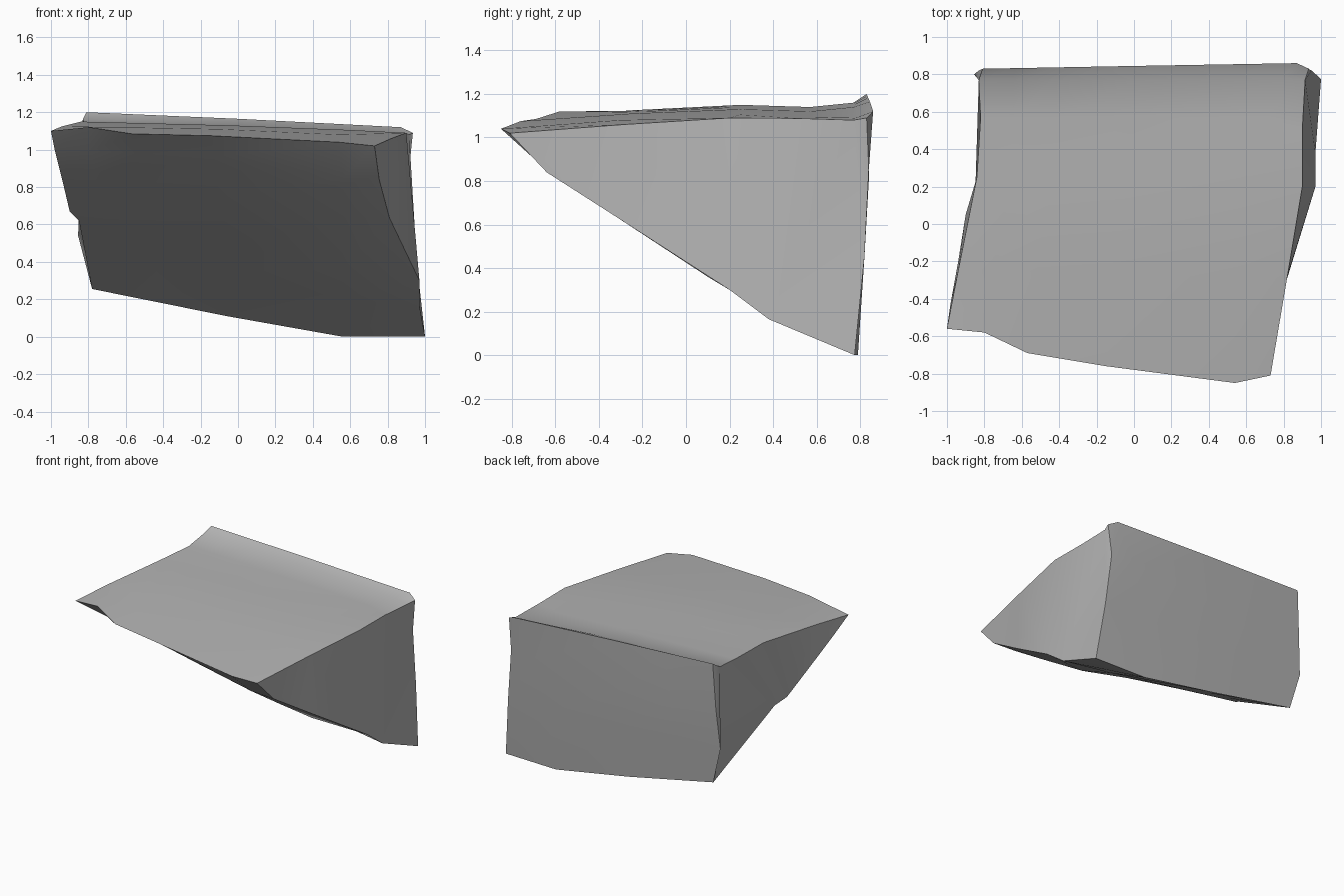
import bpy
import bmesh
from mathutils import Vector

if "Cube" in bpy.data.objects:
    bpy.data.objects.remove(bpy.data.objects["Cube"], do_unlink=True)


def make_material(name, color):
    material = bpy.data.materials.new(name)
    material.use_nodes = True
    material.diffuse_color = color
    material.node_tree.nodes["Principled BSDF"].inputs["Base Color"].default_value = color
    return material


def blend(start, end, amount, front_point):
    """Cross-section between two others, with its own point on the front rim."""
    section = [Vector(a).lerp(Vector(b), amount) for a, b in zip(start, end)]
    section[0] = Vector(front_point)
    return section


# Cross-sections of the wedge: top from front to back, down the back,
# then forward along the sloping underside.
right_end = [
    (-1, -.56, 1.1), (-.94, -.25, 1.125), (-.84, .25, 1.15), (-.82, .57, 1.14),
    (-.83, .77, 1.16), (-.81, .83, 1.2),
    (-.83, .82, .85), (-.855, .8, .54), (-.78, .78, .255),
    (-.85, .13, .62), (-.9, .05, .67), (-.94, -.2, .84), (-.98, -.42, 1)]
middle = [
    (-.15, -.76, 1.075), (-.1, -.25, 1.11), (-.05, .25, 1.13), (0, .57, 1.12),
    (0, .77, 1.14), (0, .845, 1.165),
    (-.05, .84, .8), (-.05, .82, .5), (-.06, .79, .11),
    (-.05, .4, .35), (-.05, .1, .5), (-.1, -.3, .74), (-.12, -.6, .96)]
left_shoulder = [
    (.54, -.85, 1.04), (.55, -.3, 1.08), (.6, .25, 1.105), (.7, .57, 1.095),
    (.8, .78, 1.09), (.87, .86, 1.12),
    (.7, .84, .85), (.6, .82, .45), (.56, .79, 0),
    (.56, .42, .2), (.56, .1, .36), (.57, -.32, .635), (.56, -.64, .85)]
left_end = [
    (.73, -.81, 1.02), (.82, -.28, 1.06), (.9, .2, 1.09), (.9, .51, 1.088),
    (.915, .77, 1.08), (.935, .83, 1.09),
    (.91, .84, .85), (.95, .82, .45), (1, .775, 0),
    (.97, .38, .165), (.97, .2, .3), (.81, -.32, .635), (.755, -.64, .84)]

sections = [
    right_end,
    blend(right_end, middle, .22, (-.8, -.58, 1.12)),
    blend(right_end, middle, .5, (-.57, -.69, 1.085)),
    middle, left_shoulder, left_end]

# Skin the sections and close both ends with strips of faces
bm = bmesh.new()
rings = [[bm.verts.new(point) for point in section] for section in sections]
count = len(right_end)
for ring, following in zip(rings, rings[1:]):
    for i in range(count):
        j = (i + 1) % count
        bm.faces.new((ring[i], ring[j], following[j], following[i]))
end_strips = [(0, 1, 11, 12), (1, 2, 10, 11), (2, 3, 9, 10),
              (3, 4, 7, 8, 9), (4, 5, 6, 7)]
for ring in (rings[0], rings[-1]):
    for strip in end_strips:
        bm.faces.new([ring[i] for i in strip])

# Broken lower corner
bmesh.ops.connect_verts(bm, verts=[rings[-2][8], rings[-1][9]])
bmesh.ops.recalc_face_normals(bm, faces=bm.faces[:])

mesh = bpy.data.meshes.new("rock_slab")
bm.to_mesh(mesh)
bm.free()
rock = bpy.data.objects.new("rock_slab", mesh)
bpy.context.collection.objects.link(rock)
mesh.materials.append(make_material("stone grey", (.45, .45, .45, 1)))

# Smooth faces with crisp broken edges
bpy.ops.object.select_all(action="DESELECT")
rock.select_set(True)
bpy.context.view_layer.objects.active = rock
bpy.ops.object.shade_smooth_by_angle(angle=.6)
